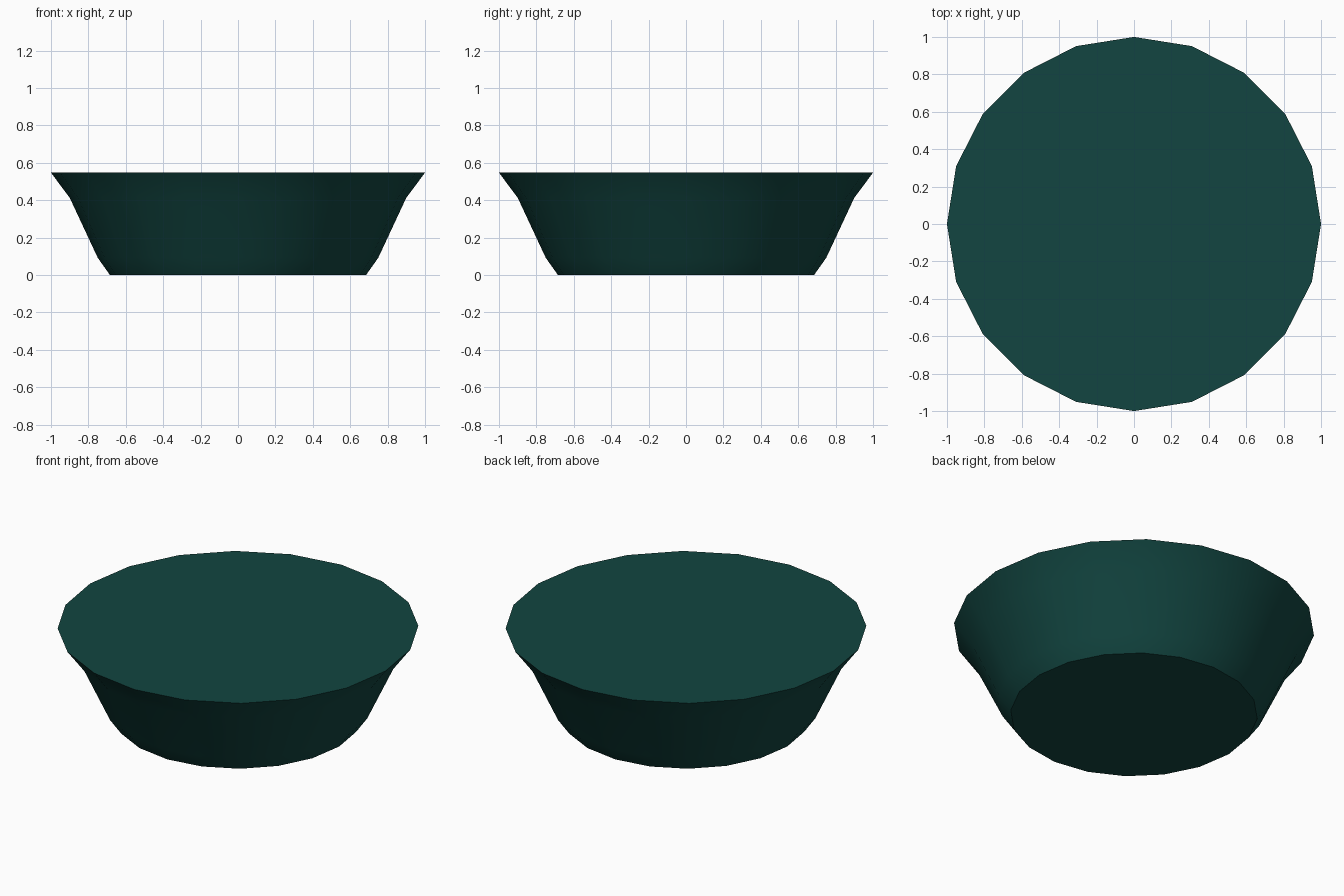
import bpy, bmesh, math

if "Cube" in bpy.data.objects:
    bpy.data.objects.remove(bpy.data.objects["Cube"])

SIDES = 20
# wall profile from base to rim: (radius, height)
PROFILE = [(0.685, 0.0), (0.75, 0.092), (0.9, 0.413), (1.0, 0.547)]


def material(name, color):
    mat = bpy.data.materials.new(name)
    mat.diffuse_color = color
    mat.use_nodes = True
    mat.node_tree.nodes["Principled BSDF"].inputs["Base Color"].default_value = mat.diffuse_color
    return mat


def turned_solid(name, profile, sides, mat):
    bm = bmesh.new()
    rings = [[bm.verts.new((r * math.cos(2 * math.pi * i / sides),
                            r * math.sin(2 * math.pi * i / sides), z))
              for i in range(sides)] for r, z in profile]
    # flared wall
    for low, high in zip(rings, rings[1:]):
        for i in range(sides):
            j = (i + 1) % sides
            bm.faces.new((low[i], low[j], high[j], high[i]))
    # flat base and flat top, fanned from a centre point
    for ring, (_, z) in ((rings[0], profile[0]), (rings[-1], profile[-1])):
        centre = bm.verts.new((0, 0, z))
        for i in range(sides):
            bm.faces.new((ring[i], ring[(i + 1) % sides], centre))
    bmesh.ops.recalc_face_normals(bm, faces=bm.faces)
    mesh = bpy.data.meshes.new(name)
    bm.to_mesh(mesh)
    bm.free()
    mesh.materials.append(mat)
    obj = bpy.data.objects.new(name, mesh)
    bpy.context.collection.objects.link(obj)
    bpy.context.view_layer.objects.active = obj
    obj.select_set(True)
    bpy.ops.object.shade_smooth_by_angle(angle=math.radians(35))
    return obj


# tapered basin with closed top
green = material("dark_green", (0.006, 0.06, 0.052, 1))
turned_solid("basin", PROFILE, SIDES, green)
